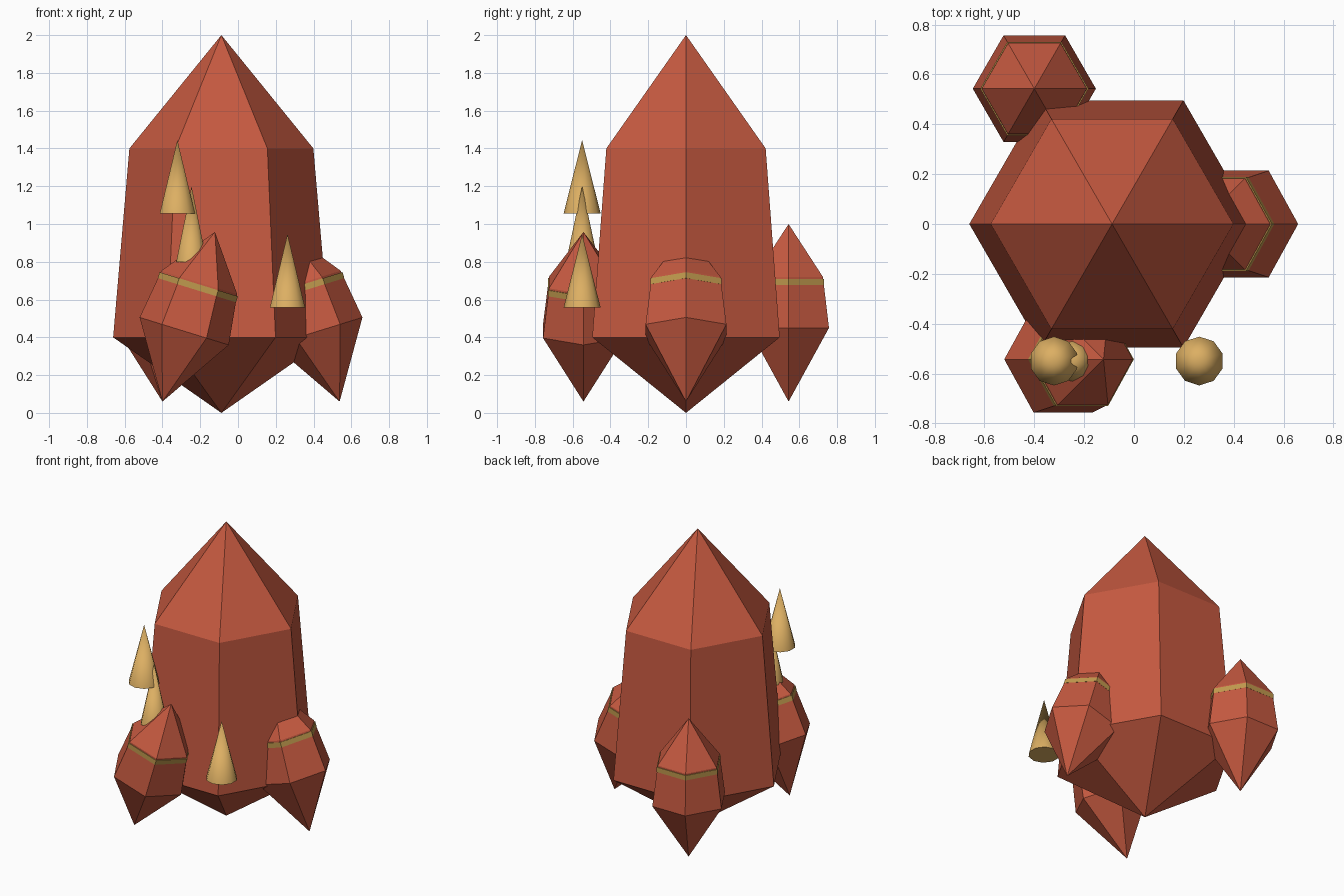
import bpy, bmesh, math
from mathutils import Matrix

if "Cube" in bpy.data.objects:
    bpy.data.objects.remove(bpy.data.objects["Cube"])


def material(name, rgb):
    m = bpy.data.materials.new(name)
    m.diffuse_color = (*rgb, 1)
    m.use_nodes = True
    m.node_tree.nodes["Principled BSDF"].inputs["Base Color"].default_value = m.diffuse_color
    return m


RED = material("red_crystal", (0.56, 0.10, 0.051))
BAND = material("band_gold", (0.53, 0.32, 0.075))
GOLD = material("spike_gold", (0.72, 0.43, 0.125))


def lathe(name, profile, sides, mat, location, tilt=0, start=0):
    """Faceted solid from (radius, height) pairs; zero radius makes a tip."""
    bm = bmesh.new()
    rings = []
    for r, z in profile:
        count = sides if r else 1
        rings.append([bm.verts.new((r * math.cos(start + i * math.tau / sides),
                                    r * math.sin(start + i * math.tau / sides), z))
                      for i in range(count)])
    for low, high in zip(rings, rings[1:]):
        for i in range(sides):
            j = (i + 1) % sides
            corners = [low[i % len(low)], low[j % len(low)],
                       high[j % len(high)], high[i % len(high)]]
            bm.faces.new(list(dict.fromkeys(corners)))
    for ring in (rings[0], rings[-1]):
        if len(ring) > 1:
            bm.faces.new(ring)
    bmesh.ops.recalc_face_normals(bm, faces=bm.faces)
    # Tilt about the lower tip, then move into place
    bm.transform(Matrix.Translation(location) @ Matrix.Rotation(tilt, 4, 'Y'))
    mesh = bpy.data.meshes.new(name)
    bm.to_mesh(mesh)
    bm.free()
    mesh.materials.append(mat)
    obj = bpy.data.objects.new(name, mesh)
    bpy.context.collection.objects.link(obj)
    return obj


# Large central crystal
lathe("main_crystal", [(0, 0), (0.573, 0.4), (0.487, 1.4), (0, 2.0)], 6, RED, (-0.088, 0, 0))

# Three small crystals, each with a gold band
for side, x, y, tilt in (("back", -0.4, 0.543, 0),
                         ("front", -0.4, -0.543, 0.3),
                         ("right", 0.538, 0, -0.3)):
    lathe(side + "_crystal", [(0, 0), (0.247, 0.39), (0.21, 0.66), (0, 0.94)],
          6, RED, (x, y, 0.06), tilt)
    lathe(side + "_band", [(0.217, 0.617), (0.217, 0.65)], 6, BAND, (x, y, 0.06), tilt)

# Floating golden spikes with smooth sides
for name, x, z, radius, height in (("upper_spike", -0.321, 1.055, 0.098, 0.39),
                                   ("middle_spike", -0.246, 0.80, 0.085, 0.40),
                                   ("lower_spike", 0.262, 0.557, 0.098, 0.39)):
    spike = lathe(name, [(radius, 0), (0, height)], 10, GOLD, (x, -0.55, z), 0, math.pi / 2)
    bpy.ops.object.select_all(action='DESELECT')
    spike.select_set(True)
    bpy.context.view_layer.objects.active = spike
    bpy.ops.object.shade_smooth_by_angle(angle=math.radians(45))
